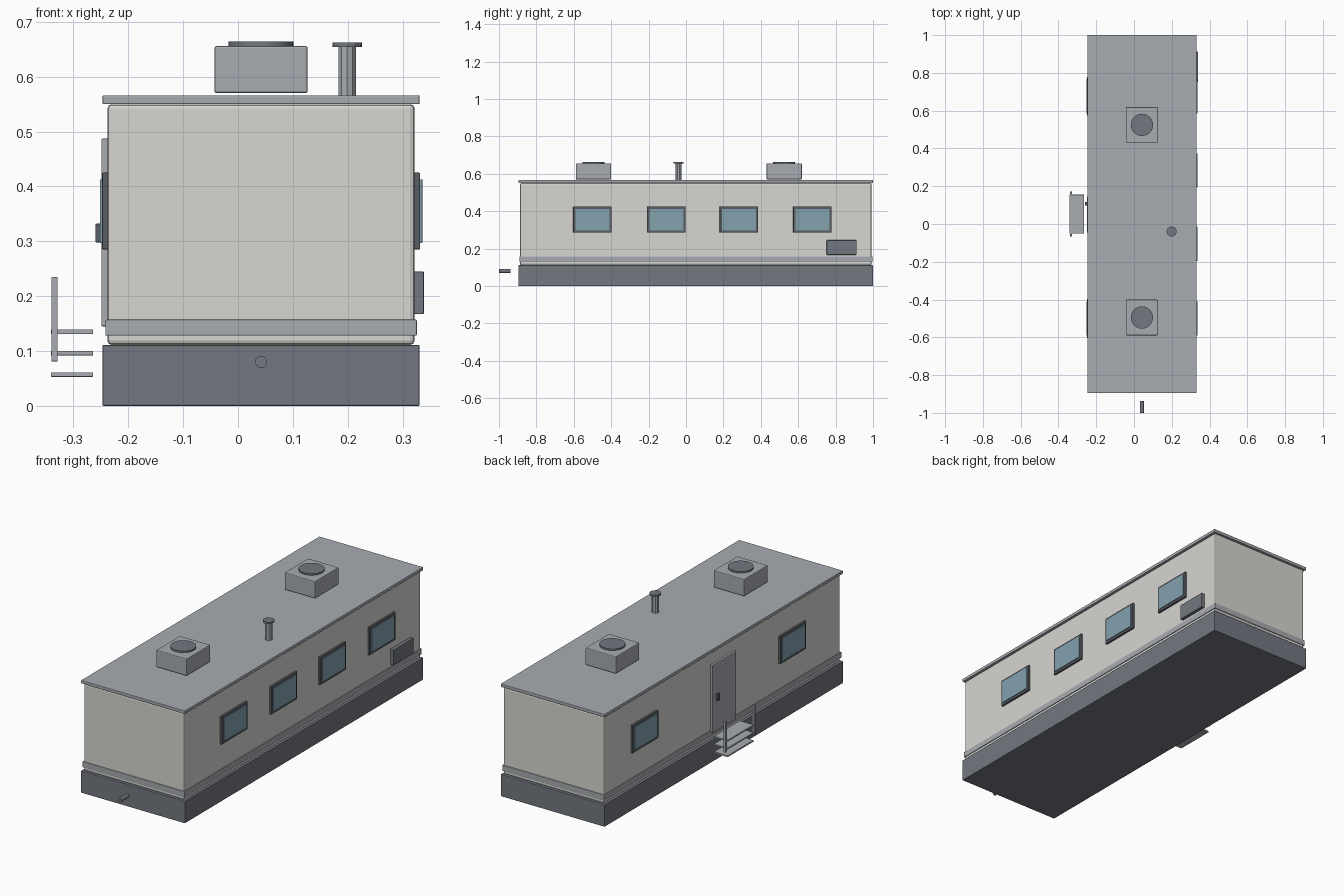
import bpy, math

cube = bpy.data.objects.get("Cube")
if cube:
    bpy.data.objects.remove(cube, do_unlink=True)


def material(name, r, g, b):
    m = bpy.data.materials.new(name)
    m.use_nodes = True
    m.diffuse_color = (r, g, b, 1)
    m.node_tree.nodes["Principled BSDF"].inputs["Base Color"].default_value = (r, g, b, 1)
    return m


WALL = material("warm white panel", 0.68, 0.67, 0.64)
METAL = material("light grey metal", 0.39, 0.41, 0.44)
SKIRT = material("slate grey", 0.17, 0.185, 0.215)
DARK = material("dark grey", 0.10, 0.11, 0.125)
GLASS = material("blue glass", 0.23, 0.36, 0.43)


def finish(name, mat, bevel):
    ob = bpy.context.object
    ob.name = name
    ob.data.materials.append(mat)
    if bevel:
        mod = ob.modifiers.new("soft edges", 'BEVEL')
        mod.width = bevel
        mod.segments = 2
        mod.limit_method = 'ANGLE'
    return ob


def box(name, mat, xs, ys, zs, bevel=0.002):
    """Box given by its extents along each axis."""
    spans = (xs, ys, zs)
    bpy.ops.mesh.primitive_cube_add(size=1, location=[(a + b) / 2 for a, b in spans])
    bpy.context.object.scale = [b - a for a, b in spans]
    bpy.ops.object.transform_apply(location=False, rotation=False, scale=True)
    return finish(name, mat, bevel)


def cylinder(name, mat, center, radius, depth, sides=24, along_y=False):
    turn = (math.pi / 2, 0, 0) if along_y else (0, 0, 0)
    bpy.ops.mesh.primitive_cylinder_add(vertices=sides, radius=radius, depth=depth,
                                        location=center, rotation=turn)
    ob = finish(name, mat, 0)
    bpy.ops.object.shade_smooth_by_angle(angle=math.radians(25))
    return ob


CX, CY = 0.042, 0.0525      # centre line of the cabin


def slab(name, mat, half_x, half_y, zs, bevel):
    return box(name, mat, (CX - half_x, CX + half_x), (CY - half_y, CY + half_y), zs, bevel)


# Cabin shell
slab("skirt", SKIRT, 0.289, 0.9475, (0, 0.111), 0.002)
slab("cabin_walls", WALL, 0.28, 0.94, (0.111, 0.55), 0.008)
slab("belt_trim", METAL, 0.284, 0.944, (0.128, 0.157), 0.002)
slab("roof", METAL, 0.289, 0.9475, (0.55, 0.566), 0.002)


# Windows on both long walls
def window(name, side, y):
    def span(inner, outer):
        return sorted((CX + side * inner, CX + side * outer))
    box(name + "_frame", DARK, span(0.27, 0.290), (y - 0.103, y + 0.103), (0.285, 0.425))
    box(name + "_pane", GLASS, span(0.28, 0.294), (y - 0.091, y + 0.091), (0.297, 0.413), 0.001)


for i, y in enumerate((-0.5, -0.105, 0.283, 0.676)):
    window(f"left_window_{i + 1}", 1, y)
for i, y in enumerate((-0.5, 0.676)):
    window(f"right_window_{i + 1}", -1, y)

# Wall vent
box("wall_vent", SKIRT, (0.315, 0.339), (0.752, 0.912), (0.167, 0.245))

# Door and handle
box("door", METAL, (-0.249, -0.23), (-0.045, 0.145), (0.145, 0.487))
box("door_handle", DARK, (-0.26, -0.245), (0.098, 0.117), (0.298, 0.332))

# Entry steps and rail posts
for i in range(3):
    z = 0.053 + 0.039 * i
    box(f"step_{i + 1}", METAL, (-0.341, -0.264), (-0.05, 0.155), (z, z + 0.008), 0.001)
for name, y in (("front_rail_post", -0.06), ("back_rail_post", 0.165)):
    box(name, METAL, (-0.34, -0.329), (y - 0.006, y + 0.006), (0.081, 0.235), 0.001)

# Roof units with fans
for name, y in (("front", -0.495), ("back", 0.525)):
    box(name + "_roof_unit", METAL, (CX - 0.085, CX + 0.085), (y - 0.094, y + 0.094),
        (0.57, 0.656), 0.004)
    cylinder(name + "_fan", SKIRT, (CX, y, 0.658), 0.059, 0.012)

# Chimney
cylinder("flue_pipe", METAL, (0.199, -0.04, 0.61), 0.017, 0.09, 10)
cylinder("flue_cap", SKIRT, (0.199, -0.04, 0.658), 0.027, 0.008, 12)

# Tow pin
cylinder("tow_pin", SKIRT, (CX, -0.969, 0.08), 0.011, 0.062, 16, True)
